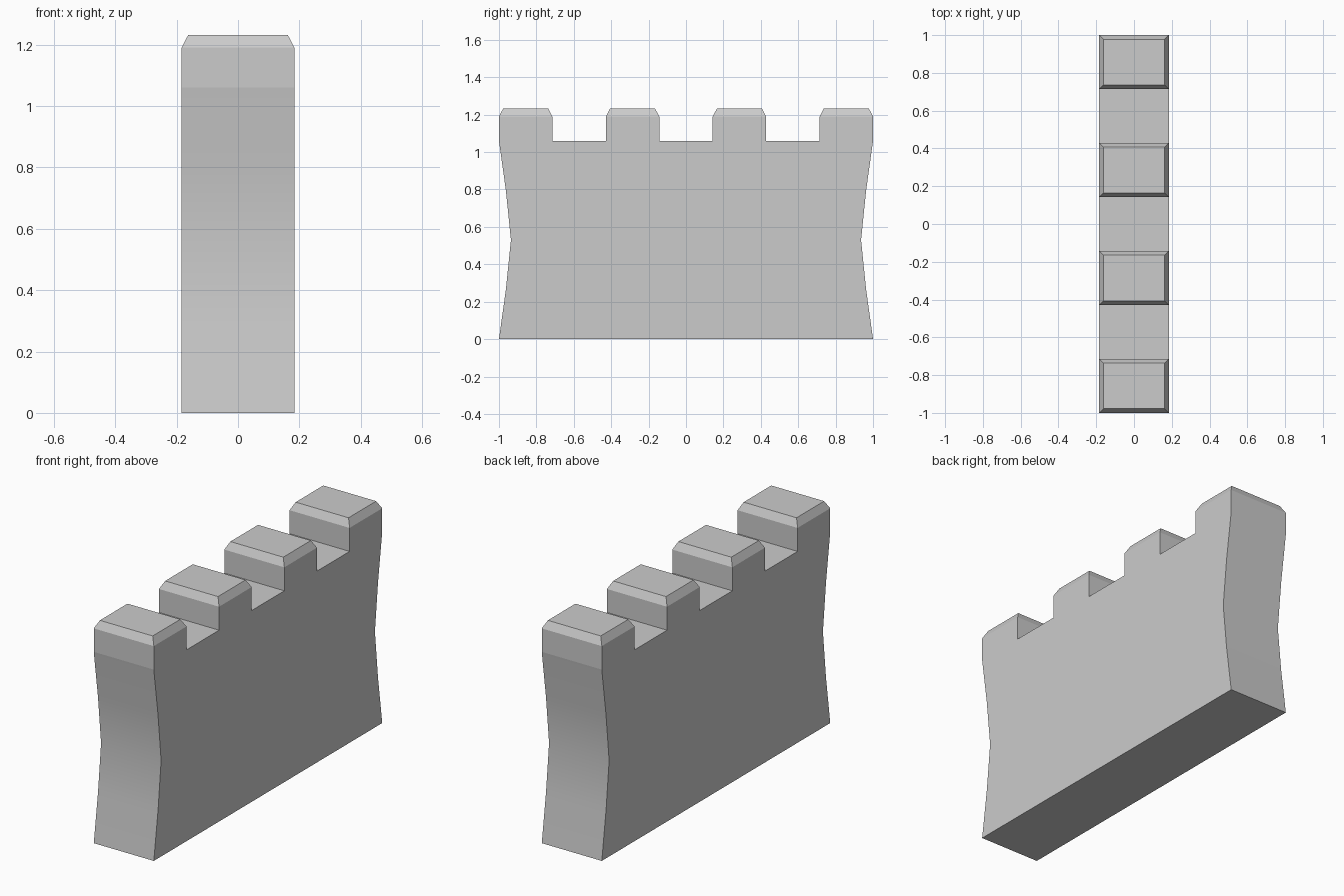
import bpy, bmesh

if "Cube" in bpy.data.objects:
    bpy.data.objects.remove(bpy.data.objects["Cube"])

HALF_X = 0.184
WALL_TOP, MERLON_SIDE, MERLON_TOP = 1.06, 1.19, 1.232
INSET = 0.022
STEP = 2 / 7          # width of each merlon and each gap

# Wall profile in y/z: concave ends, top edge split at merlon boundaries
end = [(1.0, 0.0), (0.963, 0.265), (0.936, 0.53), (0.963, 0.795)]
right = [(y, z) for y, z in end]
top = [(1 - i * STEP, WALL_TOP) for i in range(8)]
left = [(-y, z) for y, z in reversed(end)]
profile = right + top + left

bm = bmesh.new()
near = [bm.verts.new((-HALF_X, y, z)) for y, z in profile]
far = [bm.verts.new((HALF_X, y, z)) for y, z in profile]
bm.faces.new(near)
bm.faces.new(far[::-1])
n = len(profile)
merlons = []
for i in range(n):
    j = (i + 1) % n
    f = bm.faces.new((near[i], near[j], far[j], far[i]))
    if i < 4 or 11 <= i < n - 1:
        f.smooth = True               # curved wall ends
    elif 4 <= i < 11 and (i - 4) % 2 == 0:
        merlons.append(f)
bmesh.ops.recalc_face_normals(bm, faces=bm.faces[:])

# Merlons: straight block, then chamfered cap
for height, inset in ((MERLON_SIDE, 0), (MERLON_TOP, INSET)):
    merlons = bmesh.ops.extrude_discrete_faces(bm, faces=merlons)["faces"]
    for f in merlons:
        c = f.calc_center_median()
        for v in f.verts:
            v.co.z = height
            v.co.x -= inset if v.co.x > c.x else -inset
            v.co.y -= inset if v.co.y > c.y else -inset

bmesh.ops.recalc_face_normals(bm, faces=bm.faces[:])
mesh = bpy.data.meshes.new("battlement_wall")
bm.to_mesh(mesh)
bm.free()
wall = bpy.data.objects.new("battlement_wall", mesh)
bpy.context.collection.objects.link(wall)
